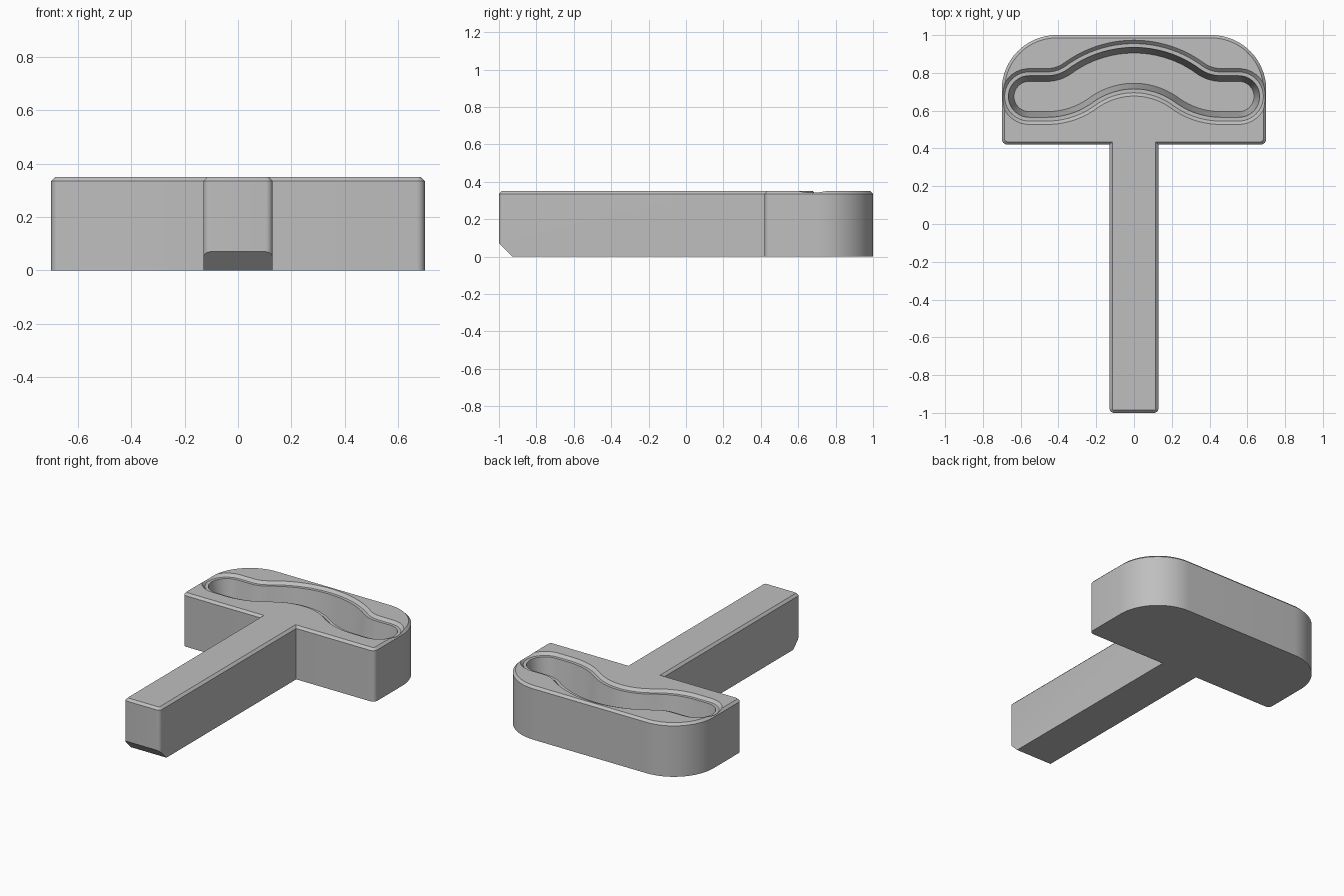
import bpy
import bmesh
from math import sin, cos, pi, atan2, atan
from mathutils import Vector

TOP = 0.35
CHAMFER = 0.015

cube = bpy.data.objects.get("Cube")
if cube:
    bpy.data.objects.remove(cube, do_unlink=True)

grey = bpy.data.materials.new("plain grey")
grey.use_nodes = True
grey.diffuse_color = (0.52, 0.52, 0.52, 1)
grey.node_tree.nodes["Principled BSDF"].inputs["Base Color"].default_value = grey.diffuse_color


def make_object(name, bm):
    bmesh.ops.recalc_face_normals(bm, faces=bm.faces)
    mesh = bpy.data.meshes.new(name)
    bm.to_mesh(mesh)
    bm.free()
    mesh.materials.append(grey)
    obj = bpy.data.objects.new(name, mesh)
    bpy.context.collection.objects.link(obj)
    return obj


def rounded_corner(x, y, sx, sy, r, steps):
    """Arc of a corner pointing to (sx, sy), running from its x side to its y side."""
    return [(x - sx * r * (1 - cos(a)), y - sy * r * (1 - sin(a)))
            for a in (pi / 2 * i / steps for i in range(steps + 1))]


# T-shaped outline: right half from front to back, then mirrored
half = rounded_corner(0.13, -1, 1, -1, 0.025, 6)[::-1]
half += [(0.13, 0.42)]
half += rounded_corner(0.70, 0.42, 1, -1, 0.03, 6)[::-1]
half += rounded_corner(0.70, 1.0, 1, 1, 0.29, 24)
outline = half + [(-x, y) for x, y in reversed(half)]

# Solid body
bm = bmesh.new()
base = bm.faces.new([bm.verts.new((x, y, 0)) for x, y in outline])
raised = bmesh.ops.extrude_face_region(bm, geom=[base], use_keep_orig=True)
bmesh.ops.translate(bm, vec=(0, 0, TOP),
                    verts=[v for v in raised["geom"] if isinstance(v, bmesh.types.BMVert)])
bmesh.ops.recalc_face_normals(bm, faces=bm.faces)

# Chamfer around the top
rim = [e for e in bm.edges if all(v.co.z > TOP - 0.001 for v in e.verts)]
bmesh.ops.bevel(bm, geom=rim, offset=CHAMFER, offset_type='OFFSET', segments=1,
                affect='EDGES', clamp_overlap=False)

# Sloped cut under the handle end
cut = bmesh.ops.bisect_plane(bm, geom=bm.verts[:] + bm.edges[:] + bm.faces[:],
                             plane_co=(0, -0.965, 0.035), plane_no=(0, -1, -1),
                             clear_outer=True)
open_edges = [e for e in bm.edges if e.is_boundary]
bmesh.ops.holes_fill(bm, edges=open_edges, sides=0)
body = make_object("t_shaped_body", bm)

# Centre line of the recess: straight ends joined to an arch by tangent arcs
END_X, LOW, RISE, SPAN, ARCH = 0.555, 0.675, 0.15, 0.46, 0.48
theta = 2 * atan(RISE / SPAN)
fillet = SPAN / sin(theta) - ARCH
right = []
for i in range(17):
    a = theta * i / 16
    right.append((Vector((ARCH * sin(a), LOW + RISE - ARCH * (1 - cos(a)))),
                  Vector((sin(a), cos(a)))))
for i in range(1, 13):
    a = theta * (1 - i / 12)
    right.append((Vector((SPAN - fillet * sin(a), LOW + fillet * (1 - cos(a)))),
                  Vector((sin(a), cos(a)))))
right.append((Vector((END_X, LOW)), Vector((0, 1))))
flip = Vector((-1, 1))
path = [(p * flip, n * flip) for p, n in reversed(right[1:])] + right


def recess_loop(d):
    """Outline at distance d around the centre line, with round ends."""
    caps = [pi / 2 - pi * i / 20 for i in range(1, 20)]
    pts = [p + n * d for p, n in path]
    pts += [Vector((END_X + d * cos(a), LOW + d * sin(a))) for a in caps]
    pts += [p - n * d for p, n in reversed(path)]
    pts += [Vector((-END_X - d * cos(a), LOW - d * sin(a))) for a in caps]
    return pts


# Recess cutter: drafted pocket, flat ledge, chamfered lip
bm = bmesh.new()
rings = []
for d, z in [(0.08, 0.12), (0.11, 0.332), (0.13, 0.332), (0.168, 0.37)]:
    rings.append([bm.verts.new((p.x, p.y, z)) for p in recess_loop(d)])
for low, high in zip(rings, rings[1:]):
    for i in range(len(low)):
        j = (i + 1) % len(low)
        bm.faces.new((low[i], low[j], high[j], high[i]))
bm.faces.new(rings[0])
bm.faces.new(rings[-1])
cutter = make_object("recess_cutter", bm)
cutter.hide_render = True

# Carve the recess
carve = body.modifiers.new("recess", 'BOOLEAN')
carve.operation = 'DIFFERENCE'
carve.solver = 'EXACT'
carve.object = cutter
bpy.ops.object.select_all(action='DESELECT')
bpy.context.view_layer.objects.active = body
body.select_set(True)
bpy.ops.object.modifier_apply(modifier=carve.name)
bpy.data.objects.remove(cutter, do_unlink=True)

bpy.ops.object.shade_smooth_by_angle(angle=pi / 9)
